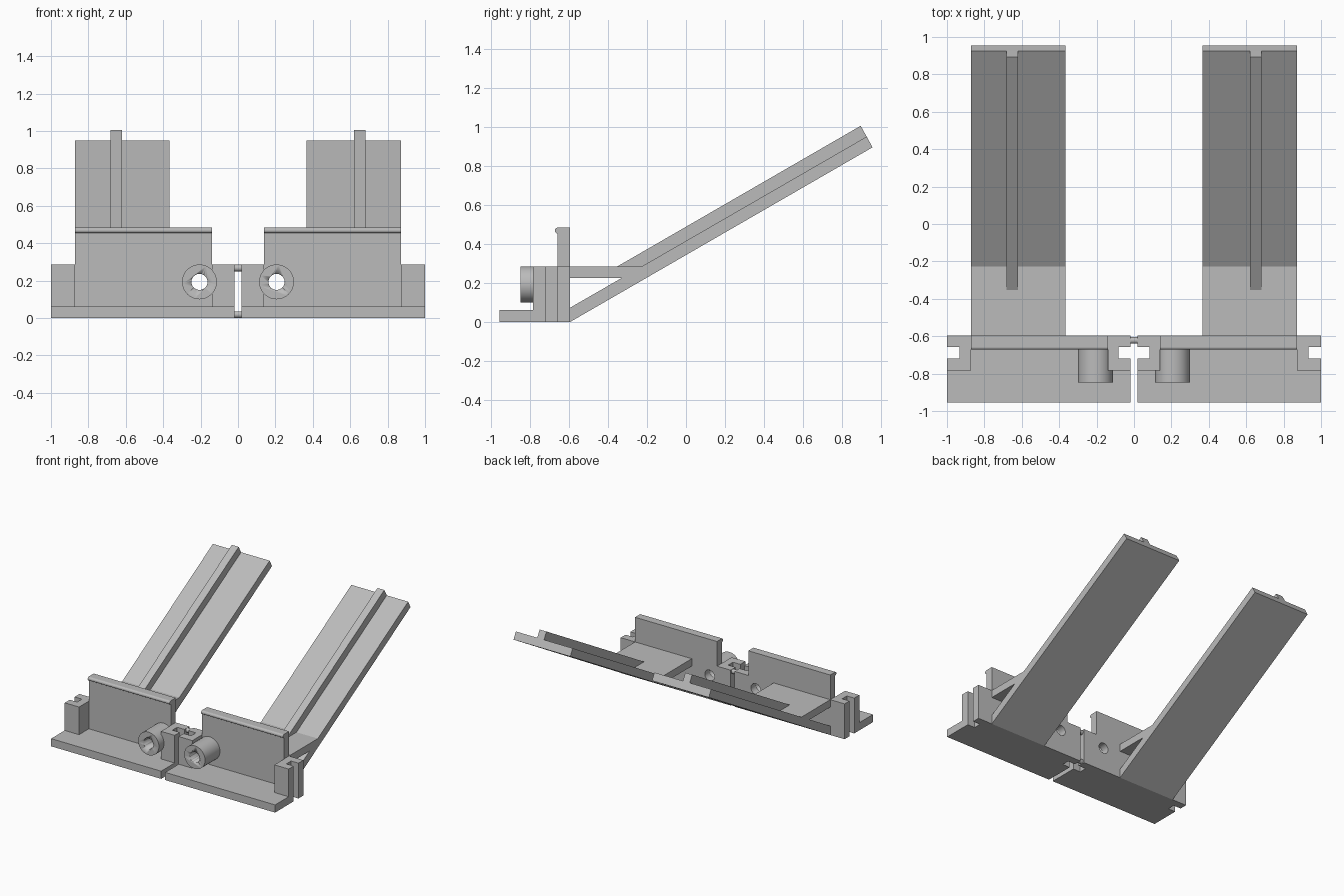
import bpy
import bmesh
import math
from mathutils import Matrix, Vector

cube = bpy.data.objects.get("Cube")
if cube:
    bpy.data.objects.remove(cube, do_unlink=True)

grey = bpy.data.materials.new("plain grey")
grey.use_nodes = True
colour = (0.5, 0.5, 0.5, 1)
grey.diffuse_color = colour
grey.node_tree.nodes["Principled BSDF"].inputs["Base Color"].default_value = colour

# Shared dimensions
GAP, END = 0.018, 1.0
WALL_IN, WALL_OUT = 0.14, 0.872
FRONT, COLUMN_FRONT, WALL_FRONT, BACK = -0.955, -0.782, -0.657, -0.595
SLOT_FRONT, SLOT_DEPTH = -0.718, 0.066
BASE_TOP, COLUMN_TOP, WALL_TOP = 0.062, 0.285, 0.484


def finish(name, bm, mirror=True, cutter=None):
    bmesh.ops.recalc_face_normals(bm, faces=bm.faces)
    mesh = bpy.data.meshes.new(name)
    bm.to_mesh(mesh)
    bm.free()
    mesh.materials.append(grey)
    obj = bpy.data.objects.new(name, mesh)
    bpy.context.collection.objects.link(obj)
    if cutter:
        cut = obj.modifiers.new("hole", "BOOLEAN")
        cut.operation = "DIFFERENCE"
        cut.solver = "EXACT"
        cut.object = cutter
    if mirror:
        obj.modifiers.new("mirror", "MIRROR").use_mirror_merge = False
    return obj


def extrude(name, points, axis, start, stop, cutter=None):
    """Extrude a plan (axis z, points x y) or side profile (axis x, points y z)."""
    bm = bmesh.new()
    if axis == "z":
        verts = [bm.verts.new((a, b, start)) for a, b in points]
        offset = Vector((0, 0, stop - start))
    else:
        verts = [bm.verts.new((start, a, b)) for a, b in points]
        offset = Vector((stop - start, 0, 0))
    face = bm.faces.new(verts)
    result = bmesh.ops.extrude_face_region(bm, geom=[face], use_keep_orig=True)
    moved = [v for v in result["geom"] if isinstance(v, bmesh.types.BMVert)]
    bmesh.ops.translate(bm, verts=moved, vec=offset)
    return finish(name, bm, cutter=cutter)


def cylinder(name, centre, radius, length, axis, mirror=True, cutter=None):
    bm = bmesh.new()
    turn = Matrix.Rotation(math.pi / 2, 4, "X" if axis == "y" else "Y")
    bmesh.ops.create_cone(bm, cap_ends=True, segments=48, radius1=radius, radius2=radius,
                          depth=length, matrix=Matrix.Translation(centre) @ turn)
    obj = finish(name, bm, mirror, cutter)
    bpy.ops.object.select_all(action="DESELECT")
    obj.select_set(True)
    bpy.context.view_layer.objects.active = obj
    bpy.ops.object.shade_smooth_by_angle(angle=math.radians(30))
    return obj


def slot(edge, inward):
    """Corner points of a square slot opening on a side edge, front to back."""
    deep = edge + inward * SLOT_DEPTH
    return [(edge, SLOT_FRONT), (deep, SLOT_FRONT), (deep, WALL_FRONT), (edge, WALL_FRONT)]


# Base plate with a slot at each end
inner_slot, outer_slot = slot(GAP, 1), slot(END, -1)
extrude("base_plate", [(GAP, FRONT), (END, FRONT)] + outer_slot
        + [(END, BACK), (GAP, BACK)] + inner_slot[::-1], "z", 0, BASE_TOP)

# Slotted columns at both ends
for name, edge, root, cut in (("inner_column", GAP, WALL_IN, inner_slot),
                              ("outer_column", END, WALL_OUT, outer_slot)):
    extrude(name, [(root, COLUMN_FRONT), (edge, COLUMN_FRONT)] + cut
            + [(edge, BACK), (root, BACK)], "z", BASE_TOP, COLUMN_TOP)

# Hole cutter shared by the wall and the boss
cutter = cylinder("hole_cutter", (0.206, -0.72, 0.193), 0.043, 0.5, "y", mirror=False)
cutter.hide_render = True
cutter.hide_viewport = True
cutter.display_type = "WIRE"

# Back wall with a rounded lip along its top
lip = 0.015
lip_points = [(WALL_FRONT - lip * math.sin(math.pi * i / 8),
               WALL_TOP - lip + lip * math.cos(math.pi * i / 8)) for i in range(9)]
extrude("back_wall", [(BACK, BASE_TOP), (BACK, WALL_TOP)] + lip_points
        + [(WALL_FRONT, BASE_TOP)], "x", WALL_IN, WALL_OUT, cutter)

# Round boss with a through hole
boss_front = -0.847
cylinder("boss", (0.206, (boss_front + WALL_FRONT) / 2, 0.193), 0.093,
         WALL_FRONT - boss_front, "y", cutter=cutter)

# Sloping arm with its level brace, and the rib along its top
brace_end, arm_top = (-0.227, COLUMN_TOP), (0.925, 0.95)
extrude("sloping_arm", [(BACK, 0), (0.955, 0.895), arm_top, brace_end, (BACK, COLUMN_TOP),
                        (BACK, 0.225), (-0.331, 0.225), (BACK, 0.073)], "x", 0.365, WALL_OUT)
extrude("arm_rib", [(-0.352, COLUMN_TOP), brace_end, arm_top, (0.894, 1.005)],
        "x", 0.62, 0.681)

# Thin pins joining the two halves
for name, height in (("lower_pin", 0.018), ("upper_pin", 0.267)):
    cylinder(name, (0, -0.622, height), 0.018, 2 * GAP + 0.01, "x", mirror=False)
